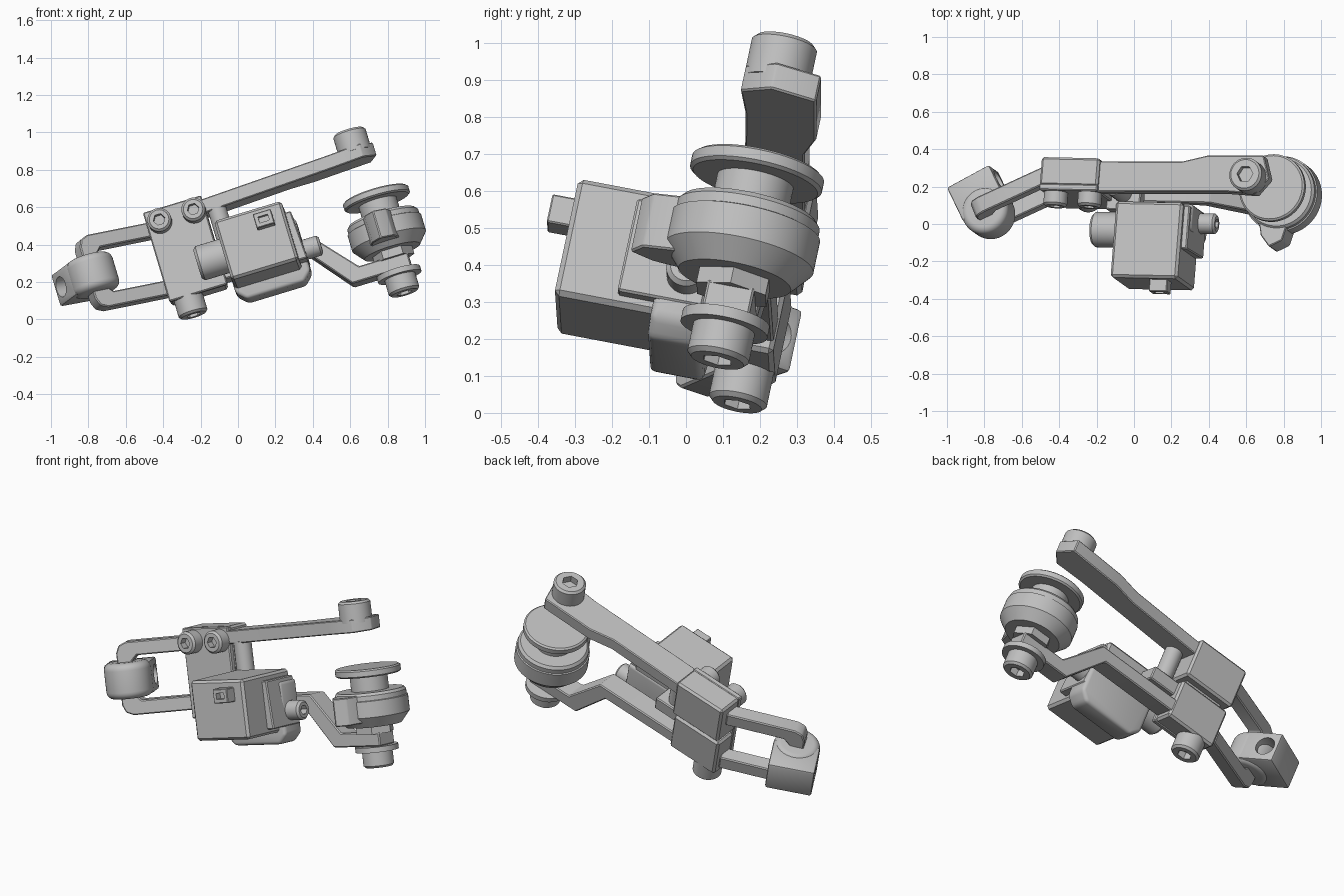
import bpy, bmesh, math
from mathutils import Matrix, Vector

cube = bpy.data.objects.get("Cube")
if cube:
    bpy.data.objects.remove(cube, do_unlink=True)

# One plain grey material
grey = bpy.data.materials.new("plain grey")
grey.use_nodes = True
COLOR = (0.52, 0.52, 0.52, 1)
grey.diffuse_color = COLOR
grey.node_tree.nodes["Principled BSDF"].inputs["Base Color"].default_value = COLOR

# The whole mechanism is tilted; parts are built in its own axes
X = Vector((0.956, -0.02, 0.29)).normalized()
Z = Vector((-0.28, 0.2, 0.94))
Z = (Z - X * Z.dot(X)).normalized()
TILT = Matrix((X, Z.cross(X), Z)).transposed().to_4x4()
SIDE = Matrix.Rotation(math.pi / 2, 4, 'X')


def finish(name, bm, matrix=Matrix(), bevel=0, segments=1):
    bmesh.ops.transform(bm, matrix=matrix, verts=bm.verts)
    bmesh.ops.recalc_face_normals(bm, faces=bm.faces)
    me = bpy.data.meshes.new(name)
    bm.to_mesh(me)
    bm.free()
    me.materials.append(grey)
    ob = bpy.data.objects.new(name, me)
    bpy.context.collection.objects.link(ob)
    ob.matrix_world = TILT
    if bevel:
        mod = ob.modifiers.new("bevel", 'BEVEL')
        mod.width, mod.segments = bevel, segments
        mod.limit_method, mod.angle_limit = 'ANGLE', math.radians(35)
        apply(ob, mod)
    return ob


def apply(ob, mod):
    bpy.context.view_layer.objects.active = ob
    bpy.ops.object.modifier_apply(modifier=mod.name)


def cut(ob, cutter):
    cutter.hide_render = True
    mod = ob.modifiers.new("cut", 'BOOLEAN')
    mod.operation, mod.solver, mod.object = 'DIFFERENCE', 'EXACT', cutter
    bpy.context.view_layer.update()
    apply(ob, mod)
    bpy.data.objects.remove(cutter, do_unlink=True)


def prism(name, points, low, high, matrix=Matrix(), bevel=0, segments=1):
    bm = bmesh.new()
    face = bm.faces.new([bm.verts.new((a, b, low)) for a, b in points])
    new = bmesh.ops.extrude_face_region(bm, geom=[face])["geom"]
    bmesh.ops.translate(bm, vec=(0, 0, high - low),
                        verts=[v for v in new if isinstance(v, bmesh.types.BMVert)])
    return finish(name, bm, matrix, bevel, segments)


def side_prism(name, points, front, back, **kw):
    return prism(name, points, -back, -front, SIDE, **kw)


def box(name, x, y, z, bevel=0, segments=1, matrix=Matrix()):
    return prism(name, [(x[0], y[0]), (x[1], y[0]), (x[1], y[1]), (x[0], y[1])],
                 z[0], z[1], matrix, bevel, segments)


def lathe(name, base, axis, profile, sides=40, extra=Matrix()):
    bm = bmesh.new()
    rings = [[bm.verts.new((r * math.cos(math.tau * i / sides),
                            r * math.sin(math.tau * i / sides), h))
              for i in range(sides)] for r, h in profile]
    for a, b in zip(rings, rings[1:]):
        for i in range(sides):
            j = (i + 1) % sides
            bm.faces.new((a[i], a[j], b[j], b[i]))
    bm.faces.new(rings[0])
    bm.faces.new(rings[-1])
    turn = Vector(axis).to_track_quat('Z', 'Y').to_matrix().to_4x4()
    return finish(name, bm, extra @ Matrix.Translation(base) @ turn)


def bolt(name, base, axis, r, h):
    # Cylinder head with a hexagonal socket
    head = lathe(name, base, axis, [(r, -0.02), (r, h - 0.012), (r - 0.012, h)])
    cut(head, lathe("socket_cutter", base, axis, [(r * 0.5, h - 0.04), (r * 0.5, h + 0.03)], 6))


# Clamp: full front plate with upper and lower blocks behind it
box("clamp_plate", (-0.325, 0), (0.035, 0.07), (0.21, 0.715), 0.006)
box("upper_clamp_block", (-0.325, 0), (0.06, 0.215), (0.475, 0.715), 0.012)
box("lower_clamp_block", (-0.322, -0.005), (0.06, 0.195), (0.212, 0.45), 0.012)
box("clamp_core", (-0.28, -0.04), (0.06, 0.16), (0.43, 0.49))
for i, x in enumerate((-0.25, -0.06)):
    bolt(f"clamp_front_bolt_{i + 1}", (x, 0.035, 0.64), (0, -1, 0), 0.064, 0.075)
bolt("clamp_bottom_bolt", (-0.223, 0.113, 0.21), (0, 0, -1), 0.08, 0.095)

# Bent loop handle at the left end of the mechanism
s, t, lo, hi, w, c = 0.45, 0.365, 0.255, 0.665, 0.08, 0.03
loop = [(0, lo), (s - 2 * c, lo), (s - 0.6 * c, lo + 0.6 * c), (s, lo + 2 * c),
        (s, hi - 2 * c), (s - 0.6 * c, hi - 0.6 * c), (s - 2 * c, hi), (0, hi),
        (0, hi - w), (t - c, hi - w), (t, hi - w - c), (t, lo + w + c), (t - c, lo + w), (0, lo + w)]
bend = Matrix.Translation((-0.31, 0.13, 0)) @ Matrix.Rotation(math.radians(206), 4, 'Z')
prism("loop_handle", loop, -0.045, 0.045, bend @ SIDE, 0.006)

# Rounded roller pad with a drilled block behind it
pad = Matrix.Translation((-0.677, -0.046, 0.452)) @ Matrix.Rotation(math.radians(30), 4, 'Z')
R, H, B = 0.13, 0.1, 0.04
rim = [(R - B + B * math.sin(a), H - B + B * math.cos(a))
       for a in [math.radians(15 * k) for k in range(7)]]
lathe("pad_roller", (0, 0, 0), (0, 0, 1), rim + [(r, -h) for r, h in reversed(rim)], 48, pad)
block = box("pad_block", (-R, R), (0, 0.21), (-0.09, 0.09), 0.012, 2, pad)
cut(block, lathe("hole_cutter", (-0.2, 0.135, 0), (1, 0, 0), [(0.055, 0), (0.055, 0.4)], 32, pad))

# Upper arm, rising slightly towards its wide end
rise = Matrix.Identity(4)
rise[2][0] = 0.045
prism("upper_arm", [(-0.1, 0.034), (0.715, 0.045), (0.89, 0.034), (0.96, 0.12),
                    (0.92, 0.243), (0.6, 0.239), (0.46, 0.205), (-0.1, 0.2)],
      0.618, 0.693, rise, 0.005)
bolt("upper_arm_bolt", (0.853, 0.122, 0.73), (0, 0, 1), 0.09, 0.1)

# Lower arm, stepped down to carry the wheel
side_prism("lower_arm", [(-0.3, 0.32), (0.51, 0.32), (0.70, 0.10), (0.97, 0.10),
                         (0.97, 0.02), (0.64, 0.02), (0.46, 0.245), (-0.3, 0.245)],
           0.06, 0.19, bevel=0.006)

# Motor housing with its mounting frame
box("motor_box", (0.035, 0.41), (-0.385, 0.03), (0.14, 0.475), 0.014)
side_prism("motor_frame", [(0.03, 0.12), (0.08, 0.07), (0.40, 0.07), (0.45, 0.12),
                           (0.45, 0.42), (0.03, 0.42)], -0.115, 0.035, bevel=0.02, segments=3)
side_prism("motor_side_plate", [(0.38, 0.17), (0.455, 0.17), (0.44, 0.44), (0.38, 0.44)],
           -0.215, 0.02, bevel=0.006)
button = box("motor_connector", (0.245, 0.345), (-0.45, -0.37), (0.355, 0.435), 0.004)
cut(button, box("connector_cutter", (0.268, 0.322), (-0.5, -0.415), (0.378, 0.412)))
lathe("motor_left_knob", (0.05, -0.1, 0.333), (-1, 0, 0),
      [(0.095, 0), (0.095, 0.155), (0.08, 0.17)])
bolt("motor_right_bolt", (0.47, -0.039, 0.25), (1, 0, 0), 0.055, 0.07)
lathe("motor_right_washer", (0.44, -0.039, 0.25), (1, 0, 0), [(0.04, 0), (0.04, 0.03)], 24)
box("motor_bridge", (-0.03, 0.16), (-0.01, 0.15), (0.36, 0.44), 0.006)
lathe("motor_spacer", (0.06, 0.08, 0.42), (0, 0, 1), [(0.05, 0), (0.05, 0.21)], 24)

# Wheel stack on the lower arm
axle = (0.892, 0.125, 0)
up = (0, 0, 1)
lathe("wheel_disc", axle, up, [(0.172, 0.415), (0.182, 0.423), (0.182, 0.452), (0.172, 0.46)], 56)
lathe("wheel_neck", axle, up, [(0.105, 0.30), (0.105, 0.42)])
lathe("wheel_barrel", axle, up, [(0.155, 0.135), (0.205, 0.195), (0.205, 0.285), (0.198, 0.288),
                                 (0.198, 0.315), (0.185, 0.33)], 56)
lathe("wheel_spacer", axle, up, [(0.11, 0.09), (0.11, 0.14)], 6)
lathe("wheel_flange", axle, up, [(0.12, -0.01), (0.12, 0.02)])
bolt("wheel_bolt", (axle[0], axle[1], 0), (0, 0, -1), 0.085, 0.1)
prism("wheel_tab", [(0.79, -0.02), (0.81, -0.11), (0.86, -0.17), (0.93, -0.135), (0.96, -0.02)],
      0.165, 0.32, bevel=0.005)

# Smooth round surfaces while keeping edges sharp
for ob in bpy.context.collection.objects:
    if ob.type == 'MESH' and grey.name in ob.data.materials:
        ob.data.polygons.foreach_set("use_smooth", [True] * len(ob.data.polygons))
        ob.data.set_sharp_from_angle(angle=math.radians(30))
